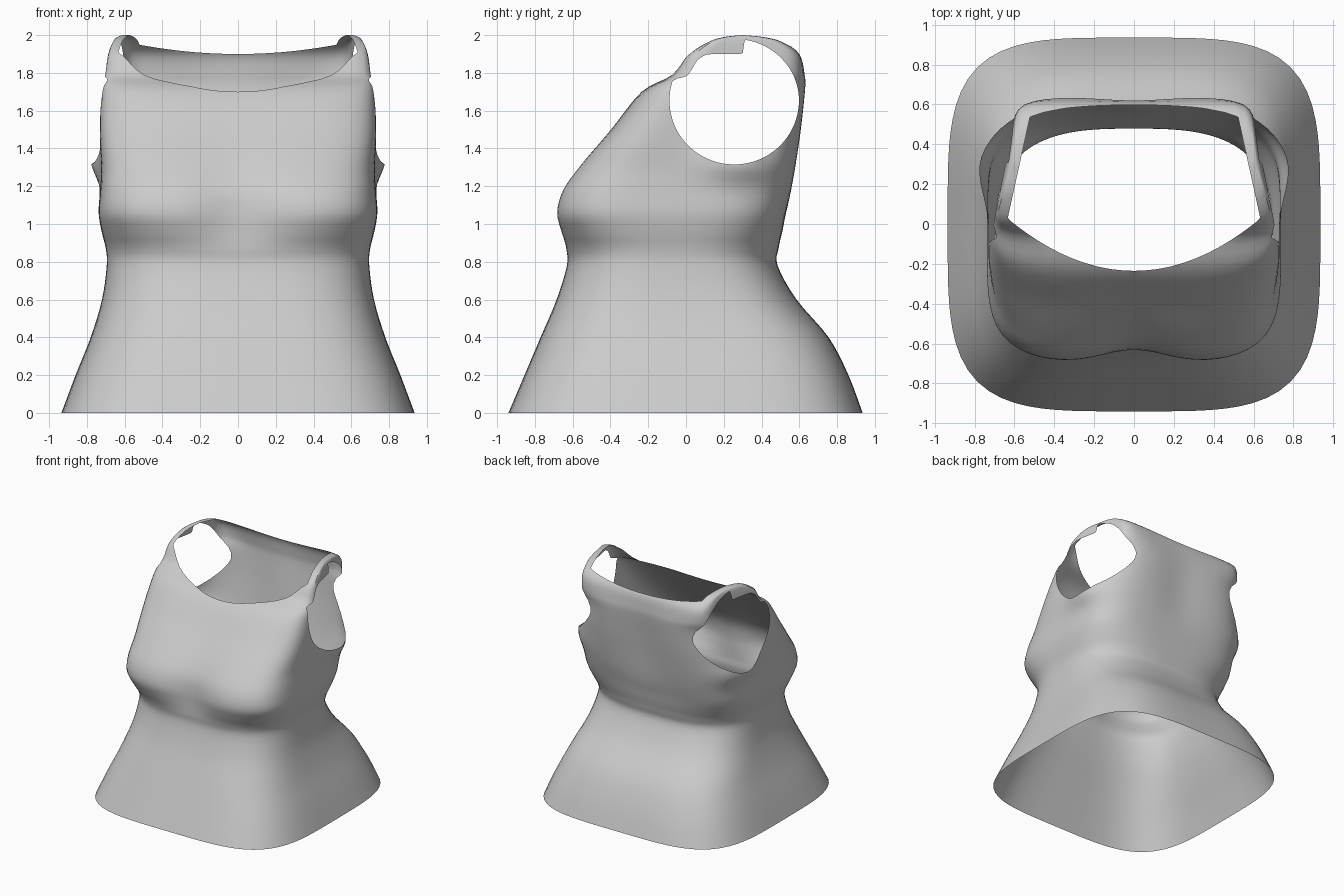
import bpy, bmesh, math

cube = bpy.data.objects.get("Cube")
if cube:
    bpy.data.objects.remove(cube)

# Body sections: z, half width, front y, back y, squareness, back taper, bust dip
SECTIONS = [
    (0.00, .935, -.94, .935, 4, 0, 0),
    (0.20, .86, -.855, .86, 3.9, 0, 0),
    (0.40, .78, -.77, .755, 3.7, 0, 0),
    (0.60, .72, -.685, .585, 3.3, 0, 0),
    (0.78, .695, -.635, .485, 3, 0, .005),
    (0.87, .70, -.645, .49, 3, 0, .015),
    (0.96, .722, -.675, .51, 3.4, 0, .045),
    (1.06, .738, -.695, .53, 4, 0, .065),
    (1.18, .73, -.66, .56, 4.3, 0, .05),
    (1.31, .725, -.565, .585, 4.4, 0, .03),
    (1.50, .73, -.40, .615, 4.5, .08, .01),
    (1.70, .73, -.235, .635, 5, .18, 0),
    (1.79, .725, -.075, .63, 8, .2, 0),
    (1.90, .715, .01, .60, 12, .2, 0),
    (1.965, .705, .115, .51, 14, .2, 0),
    (1.99, .695, .20, .41, 14, .2, 0),
    (2.00, .68, .30, .30, 14, .2, 0),
]
SEGMENTS, STEPS = 96, 4


def spline(a, b, c, d, t):
    return b + .5 * t * (c - a + t * (2*a - 5*b + 4*c - d + t * (3*(b - c) + d - a)))


def sections():
    last = len(SECTIONS) - 1
    for i in range(last):
        quad = [SECTIONS[min(max(i + k, 0), last)] for k in (-1, 0, 1, 2)]
        for s in range(STEPS):
            yield [spline(*values, s / STEPS) for values in zip(*quad)]
    yield SECTIONS[last]


def ring_point(section, angle):
    z, width, front, back, power, taper, dip = section
    c, s = math.cos(angle), math.sin(angle)
    r = (abs(c) ** power + abs(s) ** power) ** (-1 / power)
    y = (front + back) / 2 + (back - front) / 2 * s * r
    x = c * r * (width - taper * (y + .05))
    # flare under each arm, hollow between the bust, hollow down the spine
    x += c * r * .06 * math.exp(-((y - .3) / .2) ** 2 - ((z - 1.33) / .1) ** 2)
    hollow = math.exp(-(x / .22) ** 2)
    if s < 0:
        y += dip * hollow
    elif 1.1 < z < 1.93:
        y -= .025 * hollow * math.sin(math.pi * (z - 1.1) / .83)
    return x, y, z


def neck(p):
    """Positive inside the neck opening."""
    x = abs(p.x)
    return min(p.y + .235 - .235 * (x / .6) ** 2,
               .64 - .22 * p.y - x,
               p.z - 1.9 - .045 * (x / .5) ** 2 + 4 * max(0, .5 - p.y),
               p.z - 1.5)


def armhole(p):
    """Positive inside either armhole, outside the shoulder strap."""
    height = .325 if p.z > 1.655 else .34
    oval = 1 - math.hypot((p.y - .255) / .343, (p.z - 1.655) / height)
    strap = .705 - .2 * p.y - max(0, p.y - .3) - 2 * max(0, 1.78 - p.z)
    return min(oval, abs(p.x) - max(strap, .4))


def cut(bm, field):
    """Cut the surface along field = 0 and remove the positive side."""
    value = {v: field(v.co) for v in bm.verts}
    for edge in list(bm.edges):
        a, b = edge.verts
        if value[a] * value[b] < 0:
            pa, pb = a.co.copy(), b.co.copy()
            low, high = 0.0, 1.0
            for _ in range(14):
                mid = (low + high) / 2
                if field(pa.lerp(pb, mid)) * value[a] > 0:
                    low = mid
                else:
                    high = mid
            _, v = bmesh.utils.edge_split(edge, a, low)
            v.co = pa.lerp(pb, low)
            value[v] = 0
    for face in list(bm.faces):
        on = [v for v in face.verts if value[v] == 0]
        if len(on) == 2 and not any(on[1] in e.verts for e in on[0].link_edges):
            bmesh.utils.face_split(face, on[0], on[1])
    gone = [f for f in bm.faces if sum(value[v] for v in f.verts) > 0]
    bmesh.ops.delete(bm, geom=gone, context='FACES')


# Loft the garment as one thin shell
bm = bmesh.new()
rings = [[bm.verts.new(ring_point(s, 2 * math.pi * k / SEGMENTS))
          for k in range(SEGMENTS)] for s in sections()]
for lower, upper in zip(rings, rings[1:]):
    for k in range(SEGMENTS):
        n = (k + 1) % SEGMENTS
        bm.faces.new((lower[k], lower[n], upper[n], upper[k]))
bmesh.ops.remove_doubles(bm, verts=bm.verts, dist=.0005)
bmesh.ops.triangulate(bm, faces=bm.faces)

# Open the neck and the armholes, leaving a strap over each shoulder
cut(bm, neck)
cut(bm, armhole)
bmesh.ops.recalc_face_normals(bm, faces=bm.faces)

mesh = bpy.data.meshes.new("sleeveless_top")
bm.to_mesh(mesh)
bm.free()
top = bpy.data.objects.new("sleeveless_top", mesh)
bpy.context.collection.objects.link(top)

# Plain grey cloth
cloth = bpy.data.materials.new("grey cloth")
cloth.use_nodes = True
grey = (.6, .6, .6, 1)
cloth.diffuse_color = grey
cloth.node_tree.nodes["Principled BSDF"].inputs["Base Color"].default_value = grey
mesh.materials.append(cloth)

bpy.context.view_layer.objects.active = top
top.select_set(True)
bpy.ops.object.shade_smooth_by_angle(angle=math.radians(40))
